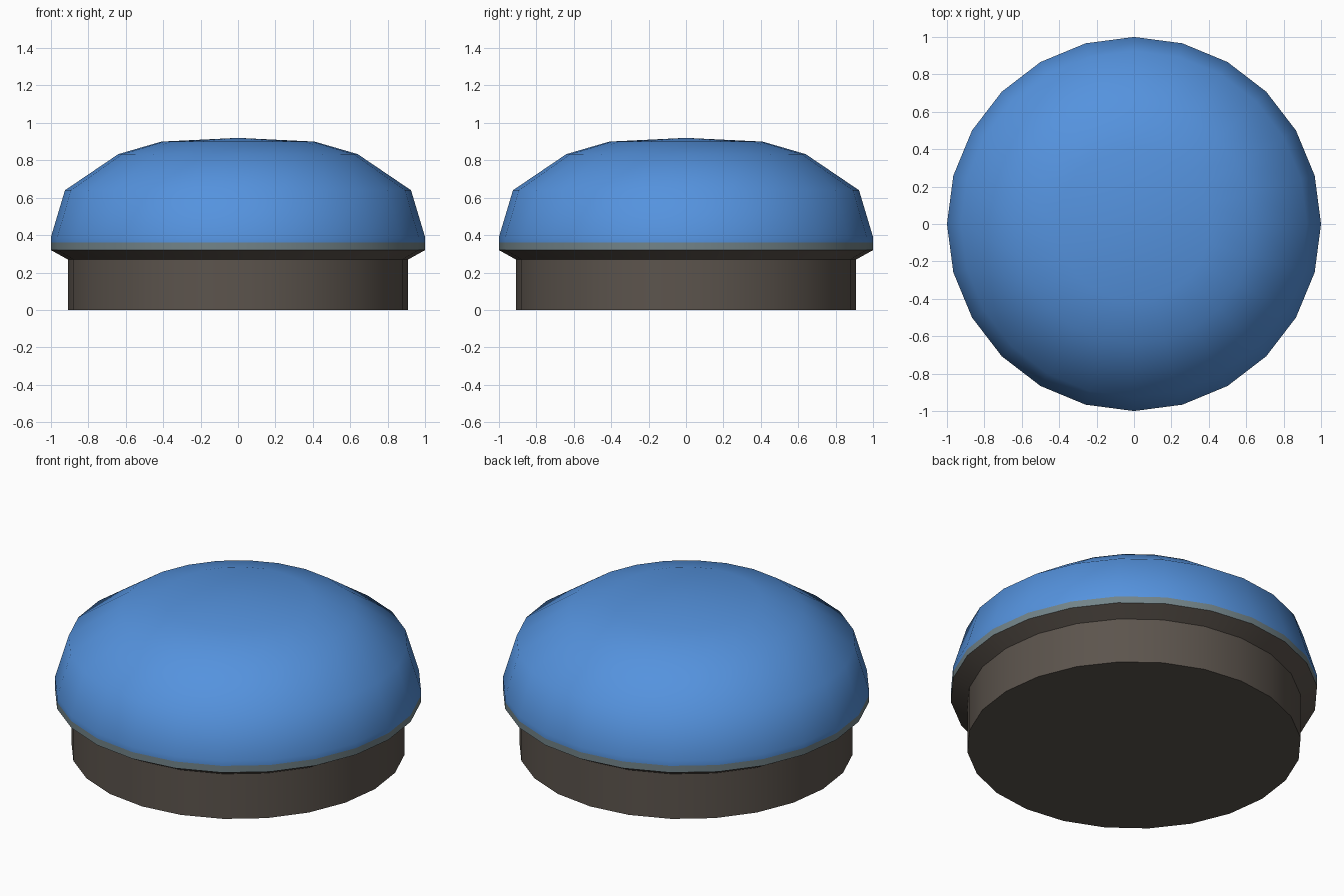
import bpy, bmesh, math

if "Cube" in bpy.data.objects:
    bpy.data.objects.remove(bpy.data.objects["Cube"])

SIDES = 24


def material(name, rgb):
    m = bpy.data.materials.new(name)
    m.diffuse_color = (*rgb, 1)
    m.use_nodes = True
    m.node_tree.nodes["Principled BSDF"].inputs["Base Color"].default_value = m.diffuse_color
    return m


blue = material("blue", (0.09, 0.29, 0.73))
grey = material("blue grey", (0.17, 0.23, 0.25))
brown = material("dark brown grey", (0.107, 0.089, 0.074))


def lathe(name, profile, mats, rule):
    """Spin (radius, z) points around z; radius 0 closes with a fan."""
    bm = bmesh.new()
    rings = []
    for r, z in profile:
        if r == 0:
            rings.append([bm.verts.new((0, 0, z))] * SIDES)
        else:
            rings.append([bm.verts.new((r * math.cos(2 * math.pi * i / SIDES),
                                        r * math.sin(2 * math.pi * i / SIDES), z))
                          for i in range(SIDES)])
    for a, b in zip(rings, rings[1:]):
        for i in range(SIDES):
            j = (i + 1) % SIDES
            corners = list(dict.fromkeys((a[i], a[j], b[j], b[i])))
            f = bm.faces.new(corners)
            f.material_index = rule(f.calc_center_median().z)
    bm.normal_update()
    mesh = bpy.data.meshes.new(name)
    bm.to_mesh(mesh)
    bm.free()
    for m in mats:
        mesh.materials.append(m)
    ob = bpy.data.objects.new(name, mesh)
    bpy.context.collection.objects.link(ob)
    bpy.ops.object.select_all(action='DESELECT')
    ob.select_set(True)
    bpy.context.view_layer.objects.active = ob
    bpy.ops.object.shade_smooth_by_angle(angle=math.radians(45))
    return ob


# Round base with a closed bottom and a flared lip under the dome
lathe("base", [(0, 0), (0.91, 0), (0.91, 0.27), (1.0, 0.32)], [brown], lambda z: 0)

# Domed cap with a thin grey band round its rim
lathe("dome_cap",
      [(1.0, 0.32), (1.0, 0.36), (1.0, 0.39), (0.925, 0.64),
       (0.64, 0.833), (0.41, 0.90), (0, 0.92)],
      [blue, grey], lambda z: 1 if z < 0.36 else 0)
